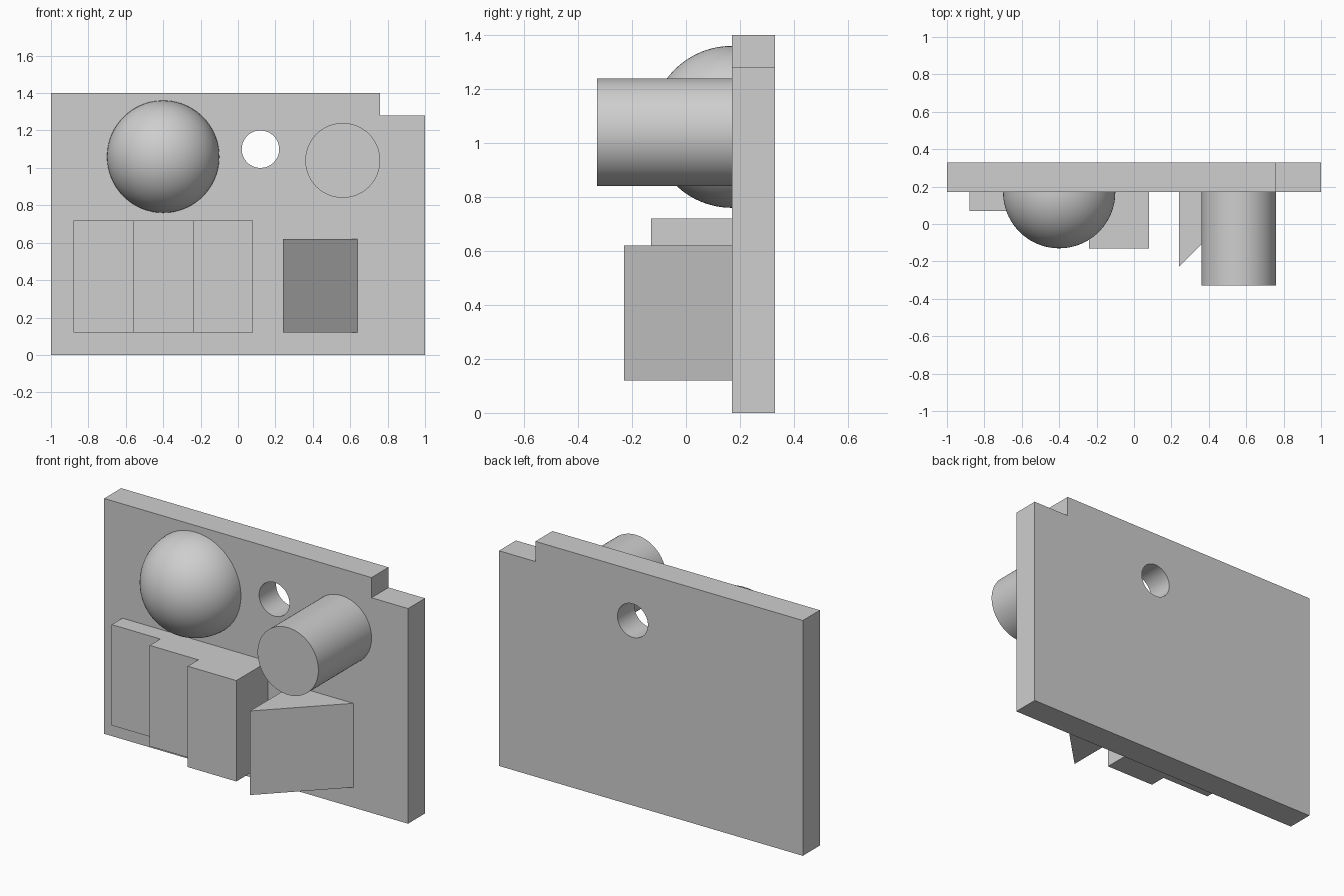
import bpy
import bmesh
from math import radians
from mathutils import Matrix, Vector

cube = bpy.data.objects.get("Cube")
if cube:
    bpy.data.objects.remove(cube, do_unlink=True)

FACE = 0.17   # front face of the panel
BACK = 0.33   # rear face of the panel
TO_Y = Matrix.Rotation(radians(90), 4, 'X')   # turns the z axis towards -y

grey = bpy.data.materials.new("plain_grey")
colour = (0.62, 0.62, 0.62, 1)
grey.use_nodes = True
grey.diffuse_color = colour
grey.node_tree.nodes["Principled BSDF"].inputs["Base Color"].default_value = colour


def finish(name, bm, smooth=False):
    """Turn a bmesh into a named object with the grey material."""
    bmesh.ops.recalc_face_normals(bm, faces=bm.faces)
    mesh = bpy.data.meshes.new(name)
    bm.to_mesh(mesh)
    bm.free()
    mesh.materials.append(grey)
    obj = bpy.data.objects.new(name, mesh)
    bpy.context.collection.objects.link(obj)
    if smooth:
        bpy.ops.object.select_all(action='DESELECT')
        obj.select_set(True)
        bpy.context.view_layer.objects.active = obj
        bpy.ops.object.shade_smooth_by_angle(angle=radians(30))
    return obj


def prism(name, outline, direction):
    """Extrude a closed outline of 3D points along a direction."""
    bm = bmesh.new()
    base = bm.faces.new([bm.verts.new(p) for p in outline])
    result = bmesh.ops.extrude_face_region(bm, geom=[base], use_keep_orig=True)
    moved = [g for g in result["geom"] if isinstance(g, bmesh.types.BMVert)]
    bmesh.ops.translate(bm, verts=moved, vec=Vector(direction))
    return finish(name, bm)


def rod(name, x, z, radius, y0, y1):
    """Round bar running along y."""
    bm = bmesh.new()
    place = Matrix.Translation((x, (y0 + y1) / 2, z)) @ TO_Y
    bmesh.ops.create_cone(bm, cap_ends=True, segments=96, radius1=radius,
                          radius2=radius, depth=y1 - y0, matrix=place)
    return finish(name, bm, smooth=True)


# Panel with a notched upper corner
corners = [(-1, 0), (1, 0), (1, 1.28), (0.76, 1.28), (0.76, 1.4), (-1, 1.4)]
panel = prism("panel", [(x, FACE, z) for x, z in corners], (0, BACK - FACE, 0))

# Round through hole
cutter = rod("hole_cutter", 0.12, 1.1, 0.1, FACE - 0.1, BACK + 0.1)
cutter.hide_render = True
cut = panel.modifiers.new("hole", 'BOOLEAN')
cut.operation = 'DIFFERENCE'
cut.solver = 'EXACT'
cut.object = cutter
bpy.ops.object.select_all(action='DESELECT')
panel.select_set(True)
bpy.context.view_layer.objects.active = panel
bpy.ops.object.modifier_apply(modifier=cut.name)
bpy.data.objects.remove(cutter, do_unlink=True)
bpy.ops.object.shade_smooth_by_angle(angle=radians(30))

# Dome: front half of a sphere
bm = bmesh.new()
bmesh.ops.create_uvsphere(bm, u_segments=96, v_segments=48, radius=0.3, matrix=TO_Y)
bmesh.ops.bisect_plane(bm, geom=bm.verts[:] + bm.edges[:] + bm.faces[:], dist=1e-5,
                       plane_co=(0, 0, 0), plane_no=(0, 1, 0), clear_outer=True)
bmesh.ops.holes_fill(bm, edges=[e for e in bm.edges if e.is_boundary], sides=0)
bmesh.ops.translate(bm, verts=bm.verts, vec=(-0.4, FACE, 1.06))
finish("dome", bm, smooth=True)

# Peg
rod("peg", 0.56, 1.04, 0.2, BACK - 0.66, FACE)

# Three steps, each standing further out than the last
outline = [(-0.88, FACE)]
for i in range(3):
    left, front = -0.88 + 0.32 * i, FACE - 0.1 * (i + 1)
    outline += [(left, front), (left + 0.32, front)]
outline.append((0.08, FACE))
prism("steps", [(x, y, 0.12) for x, y in outline], (0, 0, 0.6))

# Wedge
prism("wedge", [(0.24, FACE, 0.12), (0.24, FACE - 0.4, 0.12), (0.64, FACE, 0.12)],
      (0, 0, 0.5))
